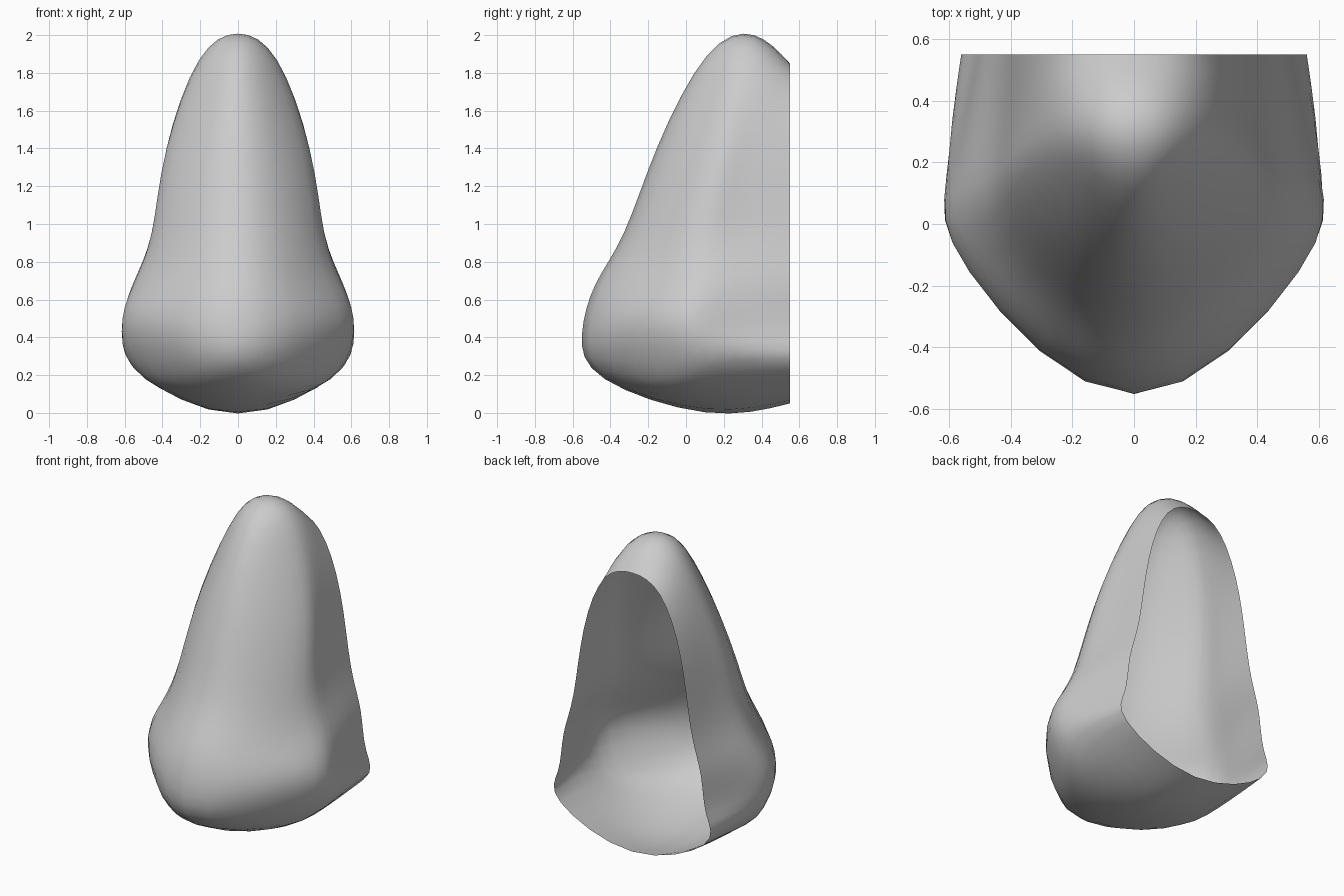
import bpy
from mathutils import Vector

if "Cube" in bpy.data.objects:
    bpy.data.objects.remove(bpy.data.objects["Cube"])

# Right-half points the smooth surface passes through.
# Each row: front centre, front corner, side, back edge of the opening
rows = [
    [(0, -.43, .18), (.40, -.14, .17), (.51, .17, .20), (.51, .55, .23)],
    [(0, -.55, .42), (.53, -.16, .43), (.605, .15, .43), (.53, .55, .43)],
    [(0, -.48, .68), (.475, -.11, .68), (.55, .18, .68), (.49, .55, .68)],
    [(0, -.33, .95), (.40, -.04, .95), (.45, .22, .95), (.42, .55, .95)],
    [(0, -.155, 1.4), (.33, .09, 1.4), (.372, .29, 1.4), (.345, .55, 1.4)],
    [(0, .11, 1.89), (.18, .20, 1.84), (.215, .36, 1.85), (.20, .55, 1.76)],
]
bottom = [(0, .10, .003), (0, .55, .05)]
top = [(0, .36, 2.0), (0, .55, 1.85)]

verts, index, faces = [], {}, []


def vert(p, side):
    key = (p[0] * side, p[1], p[2])
    if p[0] == 0:
        key = (0, p[1], p[2])
    if key not in index:
        index[key] = len(verts)
        verts.append(Vector(key))
    return index[key]


def quad(points, side):
    ids = [vert(p, side) for p in points]
    faces.append(ids if side > 0 else ids[::-1])


for side in (1, -1):
    # wall
    for low, up in zip(rows, rows[1:]):
        for i in range(3):
            quad((low[i], low[i + 1], up[i + 1], up[i]), side)
    # underside and crown
    f, c, s, b = rows[0]
    quad((f, bottom[0], s, c), side)
    quad((bottom[0], bottom[1], b, s), side)
    f, c, s, b = rows[-1]
    quad((f, c, s, top[0]), side)
    quad((top[0], s, b, top[1]), side)

# Open-backed nose shell
mesh = bpy.data.meshes.new("nose_shell")
mesh.from_pydata(verts, [], faces)
nose = bpy.data.objects.new("nose_shell", mesh)
bpy.context.collection.objects.link(nose)
for poly in mesh.polygons:
    poly.use_smooth = True
sub = nose.modifiers.new("smooth", 'SUBSURF')
sub.levels = sub.render_levels = 2

# Push the cage out until the smoothed surface meets the measured points
for step in range(25):
    bpy.context.view_layer.update()
    deps = bpy.context.evaluated_depsgraph_get()
    ev = nose.evaluated_get(deps)
    smooth = ev.to_mesh()
    gaps = [t - smooth.vertices[i].co for i, t in enumerate(verts)]
    ev.to_mesh_clear()
    for v, g in zip(mesh.vertices, gaps):
        v.co += g
    mesh.update()
    nose.update_tag()
